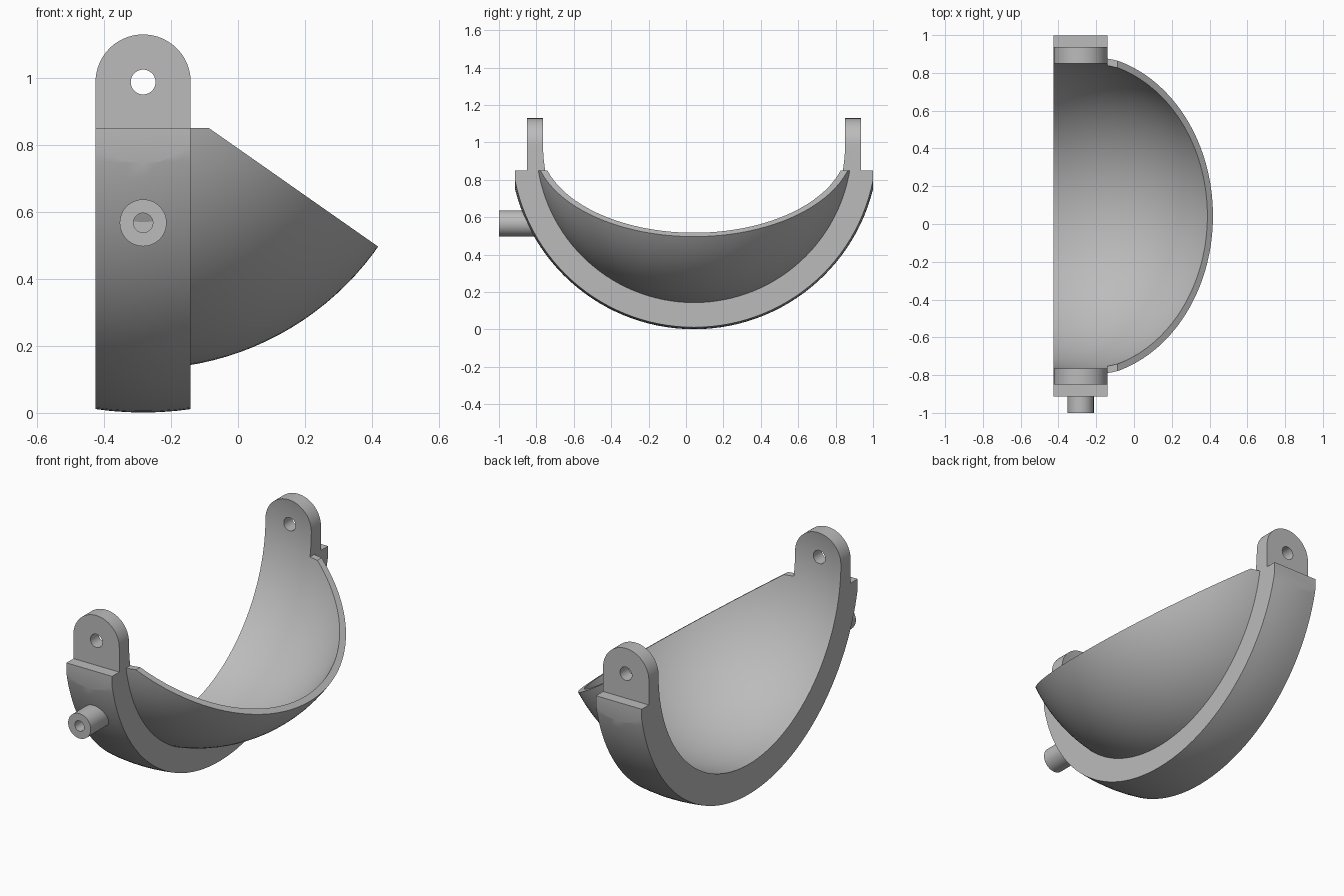
import bpy, bmesh
from math import radians, sin, cos, pi
from mathutils import Vector, Matrix

cube = bpy.data.objects.get("Cube")
if cube:
    bpy.data.objects.remove(cube, do_unlink=True)

CENTRE = Vector((-0.283, 0.043, 0.987))   # common centre of all spheres and the pivot axis
HALF = 0.142                              # half width of band and lugs
R_BAND, R_SHELL, R_INNER = 0.986, 0.856, 0.82
RIM_Z = 0.85
TILT = radians(35)

grey = bpy.data.materials.new("plain grey")
grey.use_nodes = True
colour = (0.5, 0.5, 0.5, 1)
grey.diffuse_color = colour
grey.node_tree.nodes["Principled BSDF"].inputs["Base Color"].default_value = colour


def make_object(name, bm):
    bmesh.ops.recalc_face_normals(bm, faces=bm.faces)
    mesh = bpy.data.meshes.new(name)
    bm.to_mesh(mesh)
    bm.free()
    mesh.materials.append(grey)
    obj = bpy.data.objects.new(name, mesh)
    bpy.context.collection.objects.link(obj)
    return obj


def sphere(radius):
    bm = bmesh.new()
    place = Matrix.Translation(CENTRE) @ Matrix.Rotation(pi / 2, 4, 'Y')
    bmesh.ops.create_uvsphere(bm, u_segments=128, v_segments=64, radius=radius, matrix=place)
    return bm


def slice_off(bm, point, normal):
    """Remove everything on the normal side of a plane and cap the cut."""
    geom = bm.verts[:] + bm.edges[:] + bm.faces[:]
    cut = bmesh.ops.bisect_plane(bm, geom=geom, plane_co=point, plane_no=normal, clear_outer=True)
    edges = [e for e in cut["geom_cut"] if isinstance(e, bmesh.types.BMEdge)]
    bmesh.ops.holes_fill(bm, edges=edges, sides=0)


def cylinder(radius, y_from, y_to, x, z):
    bm = bmesh.new()
    place = Matrix.Translation((x, (y_from + y_to) / 2, z)) @ Matrix.Rotation(pi / 2, 4, 'X')
    bmesh.ops.create_cone(bm, cap_ends=True, segments=48, radius1=radius, radius2=radius,
                          depth=abs(y_to - y_from), matrix=place)
    return bm


def subtract(obj, bm):
    cutter = make_object("cutter", bm)
    cutter.hide_render = True
    mod = obj.modifiers.new("cut", 'BOOLEAN')
    mod.operation, mod.solver, mod.object = 'DIFFERENCE', 'EXACT', cutter
    bpy.context.view_layer.objects.active = obj
    bpy.ops.object.modifier_apply(modifier=mod.name)
    bpy.data.objects.remove(cutter, do_unlink=True)


def smooth(obj):
    bpy.ops.object.select_all(action='DESELECT')
    obj.select_set(True)
    bpy.context.view_layer.objects.active = obj
    bpy.ops.object.shade_smooth_by_angle(angle=radians(20))


left_side = CENTRE - Vector((HALF, 0, 0))
right_side = CENTRE + Vector((HALF, 0, 0))
rim = Vector((0, 0, RIM_Z))

# Thin bowl: sphere cut by the open side, the flat rim and the tilted rim
bm = sphere(R_SHELL)
slice_off(bm, left_side, (-1, 0, 0))
slice_off(bm, rim, (0, 0, 1))
slice_off(bm, CENTRE, (sin(TILT), 0, cos(TILT)))
bowl = make_object("bowl", bm)
subtract(bowl, sphere(R_INNER))

# Thick outer band with flattened ends
bm = sphere(R_BAND)
slice_off(bm, left_side, (-1, 0, 0))
slice_off(bm, right_side, (1, 0, 0))
slice_off(bm, rim, (0, 0, 1))
for s in (-1, 1):
    slice_off(bm, CENTRE + Vector((0, s * 0.956, 0)), (0, s, 0))
band = make_object("outer_band", bm)
subtract(band, sphere(R_SHELL))

parts = [bowl, band]

# Rounded pivot lugs, hollowed by the inner sphere and drilled
for name, s in (("front_lug", -1), ("back_lug", 1)):
    bm = bmesh.new()
    outline = [(-HALF, RIM_Z - CENTRE.z), (HALF, RIM_Z - CENTRE.z)]
    outline += [(HALF * cos(pi * i / 40), HALF * sin(pi * i / 40)) for i in range(41)]
    verts = [bm.verts.new(CENTRE + Vector((x, s * 0.893, z))) for x, z in outline]
    face = bm.faces.new(verts)
    out = bmesh.ops.extrude_face_region(bm, geom=[face])
    moved = [v for v in out["geom"] if isinstance(v, bmesh.types.BMVert)]
    bmesh.ops.translate(bm, verts=moved, vec=(0, -s * 0.2, 0))
    lug = make_object(name, bm)
    subtract(lug, sphere(R_INNER))
    subtract(lug, cylinder(0.037, CENTRE.y + s * 0.6, CENTRE.y + s, CENTRE.x, CENTRE.z))
    parts.append(lug)

# Front peg with a blind hole
PEG_Z = 0.567
peg = make_object("front_peg", cylinder(0.07, -1, -0.76, CENTRE.x, PEG_Z))
subtract(peg, cylinder(0.029, -1.1, -0.85, CENTRE.x, PEG_Z))
parts.append(peg)

for part in parts:
    smooth(part)
